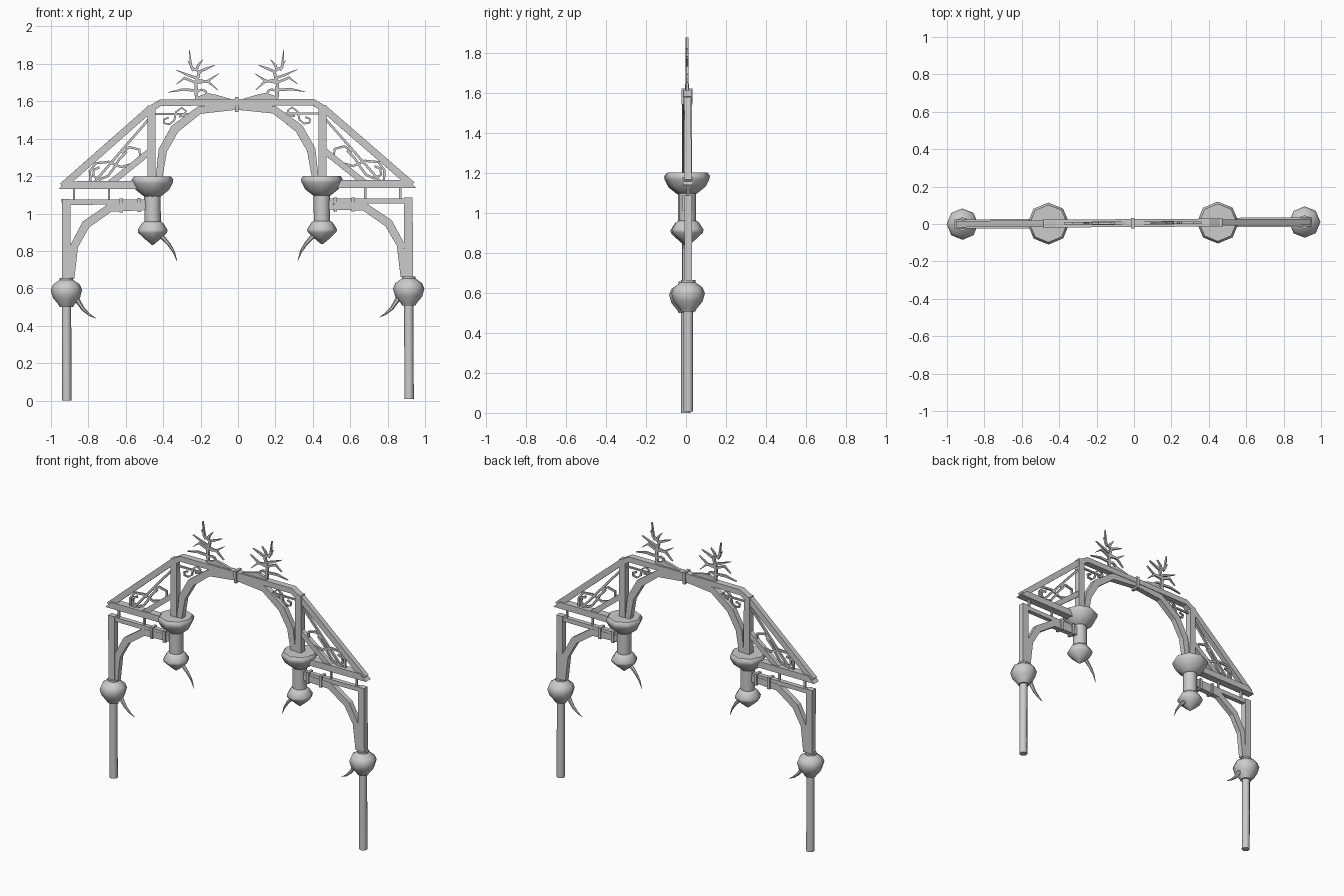
import bpy, bmesh
from math import sin, cos, pi, radians
from mathutils import Vector, Matrix

# the whole frame sits very slightly skewed
TILT = Matrix.Translation((0, 0.005, 0.004)) @ Matrix.Rotation(0.006, 4, 'Z') @ Matrix.Rotation(-0.004, 4, 'Y')


def finish(name, bm, mirror=True, smooth=False):
    bmesh.ops.recalc_face_normals(bm, faces=bm.faces[:])
    me = bpy.data.meshes.new(name)
    bm.to_mesh(me)
    bm.free()
    if smooth:
        me.shade_smooth()
        me.set_sharp_from_angle(angle=radians(46))
    ob = bpy.data.objects.new(name, me)
    bpy.context.collection.objects.link(ob)
    ob.matrix_world = TILT
    if mirror:
        ob.modifiers.new("Mirror", 'MIRROR').use_mirror_merge = False
    return ob


def skin(bm, rings, closed=False):
    n = len(rings[0])
    pairs = list(zip(rings, rings[1:]))
    if closed:
        pairs.append((rings[-1], rings[0]))
    for a, b in pairs:
        for i in range(n):
            j = (i + 1) % n
            bm.faces.new((a[i], a[j], b[j], b[i]))
    if not closed:
        bm.faces.new(rings[0])
        bm.faces.new(rings[-1])


def sweep(name, path, depth=None, sides=4, closed=False, mirror=True):
    """Bar along (x, z, width) points; square section, or round if sides > 4."""
    bm = bmesh.new()
    if sides == 4:
        sec = [(-.5, -.5), (.5, -.5), (.5, .5), (-.5, .5)]
    else:
        sec = [(cos(2*pi*i/sides)/2, sin(2*pi*i/sides)/2) for i in range(sides)]
    pts = [Vector(p[:2]) for p in path]
    n, rings = len(pts), []
    for i, (x, z, w) in enumerate(path):
        prev = pts[i-1] if i or closed else pts[i]
        nxt = pts[(i+1) % n] if i < n-1 or closed else pts[i]
        t = (nxt - prev).normalized()
        d = depth or w
        rings.append([bm.verts.new((x - t.y*w*a, d*b, z + t.x*w*a)) for a, b in sec])
    skin(bm, rings, closed)
    return finish(name, bm, mirror, sides > 4)


def bar(name, x0, z0, x1, z1, w, depth, mirror=True):
    return sweep(name, [(x0, z0, w), (x1, z1, w)], depth, mirror=mirror)


def lathe(name, cx, profile, sides=8):
    bm = bmesh.new()
    rings = [[bm.verts.new((cx + r*cos(2*pi*i/sides), r*sin(2*pi*i/sides), z))
              for i in range(sides)] for r, z in profile]
    skin(bm, rings)
    return finish(name, bm, smooth=True)


# outer legs: pole, bulb, horn, square post and curved brace
PX = 0.915
lathe("lower_pole", PX, [(.025, 0), (.025, .51)], 10)
lathe("pole_bulb", PX, [(.036, .5), (.042, .512), (.072, .548), (.084, .59), (.072, .62), (.036, .645), (.036, .656)])
sweep("pole_horn", [(.87, .565, .03), (.85, .525, .026), (.825, .487, .02), (.79, .456, .012), (.758, .438, .002)], sides=6)
bar("upper_post", PX, .65, PX, 1.078, .046, .038)
sweep("side_brace", [(.892, .655, .04), (.873, .825, .042), (.81, .94, .046), (.68, 1.03, .045), (.49, 1.037, .042)], .034)
bar("side_rail", .915, 1.06, .49, 1.06, .028, .03)
for i, x in enumerate((.62, .525)):
    bar(f"rail_clamp_{i+1}", x, 1.005, x, 1.08, .018, .05)
for i, x in enumerate((.872, .685)):
    bar(f"rail_peg_{i+1}", x, 1.06, x, 1.14, .012, .012)

# hanging columns: bowl, shaft, pendant and horn
CX = 0.453
lathe("column_bowl", CX, [(.1, 1.195), (.112, 1.178), (.108, 1.16), (.09, 1.125), (.055, 1.097), (.045, 1.09)])
lathe("column_shaft", CX, [(.044, 1.1), (.044, .94)], 10)
lathe("column_pendant", CX, [(.045, .955), (.058, .945), (.08, .91), (.077, .895), (.04, .86), (.004, .83)])
sweep("column_horn", [(.42, .885, .03), (.395, .865, .024), (.366, .833, .019), (.339, .79, .012), (.323, .742, .002)], sides=6)

# triangular side trusses
bm = bmesh.new()
outline = [(.956, 1.13), (.912, 1.172), (.45, 1.172), (.45, 1.13)]
skin(bm, [[bm.verts.new((x, y, z)) for x, z in outline] for y in (-.025, .025)])
finish("truss_bottom_beam", bm)
bar("truss_rafter", .935, 1.145, .46, 1.56, .038, .034)
bar("king_post", .457, 1.17, .457, 1.575, .043, .042)
bar("truss_strut", .685, 1.155, .46, 1.335, .033, .03)
bar("truss_thin_rod", .765, 1.165, .46, 1.515, .013, .014)

# central arch and top beam
sweep("top_beam", [(.472, 1.55, .036), (.408, 1.59, .036), (0, 1.592, .034)], .042)
sweep("main_arch", [(.42, 1.17, .034), (.397, 1.335, .046), (.332, 1.45, .048),
                    (.2, 1.55, .042), (0, 1.57, .038)], .036)
bar("arch_tie_rod", .45, 1.53, .25, 1.53, .01, .012)
bar("centre_clamp", 0, 1.538, 0, 1.618, .018, .056, mirror=False)


# scrollwork
def wire(name, pts, w=.013):
    return sweep(name, [(x, z, w) for x, z in pts], .012)


wire("truss_scroll_large", [(.785, 1.17), (.787, 1.225), (.755, 1.268), (.685, 1.275), (.62, 1.247), (.555, 1.265),
                            (.518, 1.3), (.522, 1.34), (.575, 1.353), (.61, 1.33), (.605, 1.31)])
wire("truss_scroll_small", [(.59, 1.33), (.632, 1.285), (.66, 1.24), (.69, 1.2), (.735, 1.18), (.77, 1.2), (.765, 1.235), (.735, 1.245)])
wire("arch_scroll", [(.365, 1.51), (.392, 1.5), (.388, 1.48), (.36, 1.475), (.335, 1.495),
                     (.325, 1.54), (.295, 1.563), (.272, 1.545), (.285, 1.52), (.31, 1.515)], .01)

# crest antlers: flared root, ring, stem and prongs
sweep("antler_root", [(.03, 1.605, .006), (.11, 1.618, .026), (.155, 1.625, .032), (.215, 1.61, .02)], .018)
sweep("antler_ring", [(.188 + .028*cos(pi*i/4), 1.634 + .025*sin(pi*i/4), .012) for i in range(8)], .014, closed=True)
sweep("antler_stem", [(.215, 1.61, .018), (.218, 1.69, .018), (.2, 1.755, .018), (.243, 1.78, .015), (.253, 1.872, .003)], .014)
prongs = [
    [(.215, 1.655), (.29, 1.66), (.368, 1.645)],
    [(.216, 1.695), (.28, 1.722), (.325, 1.687)],
    [(.21, 1.72), (.255, 1.735), (.325, 1.765)],
    [(.218, 1.695), (.155, 1.705), (.095, 1.745)],
    [(.21, 1.71), (.15, 1.7), (.1, 1.655)],
    [(.2, 1.755), (.165, 1.77), (.115, 1.79)],
    [(.215, 1.765), (.205, 1.79), (.18, 1.82)],
    [(.243, 1.78), (.23, 1.76), (.262, 1.815)],
]
for i, p in enumerate(prongs):
    sweep(f"antler_prong_{i+1}", [(x, z, w) for (x, z), w in zip(p, (.014, .014, .002))], .012)
